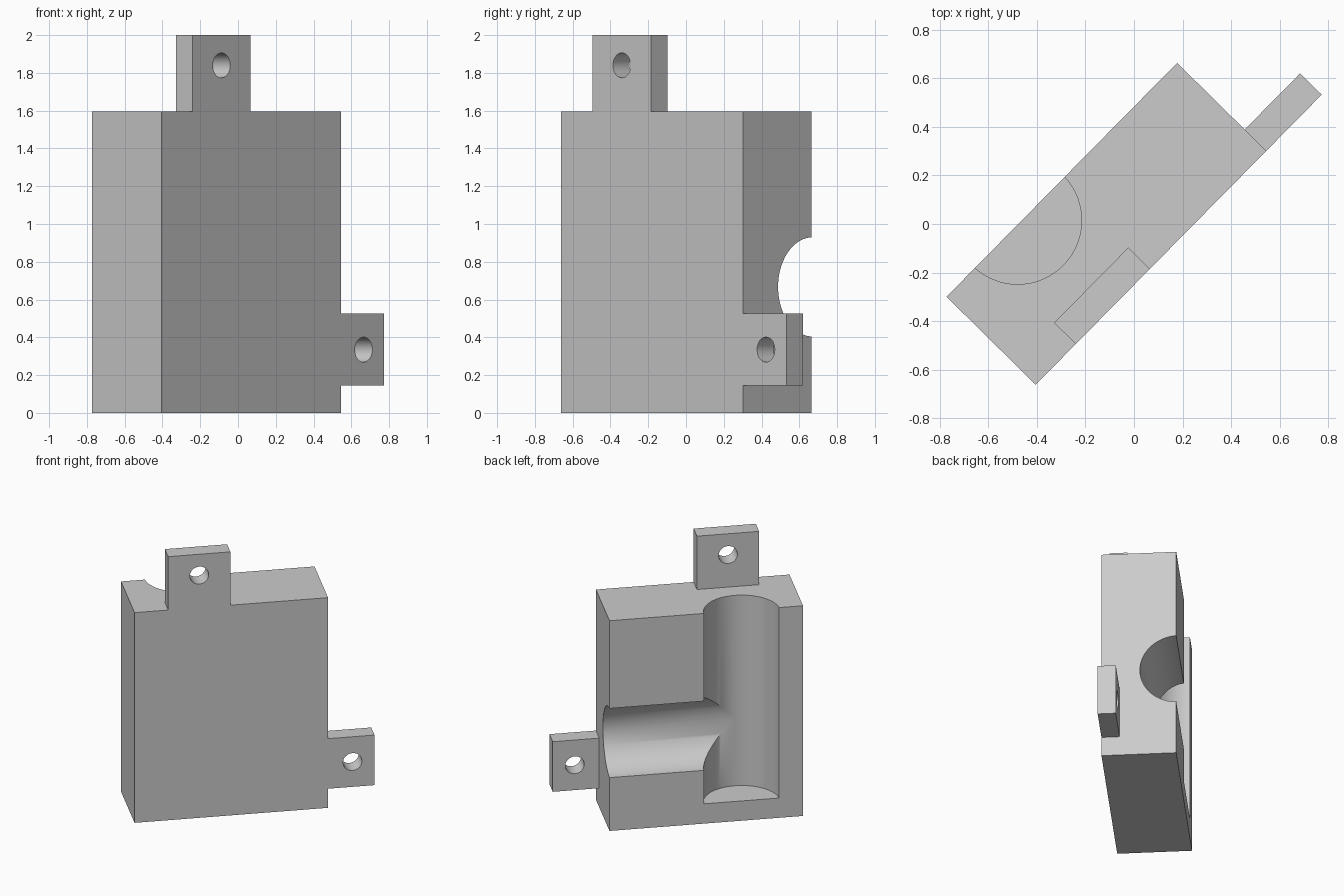
import bpy
import bmesh
import math
from mathutils import Matrix, Vector

default_cube = bpy.data.objects.get("Cube")
if default_cube:
    bpy.data.objects.remove(default_cube, do_unlink=True)

# Block frame: u along its length, v through its depth, z up
LENGTH, DEPTH, HEIGHT = 1.353, 0.516, 1.595
TAB = 0.125
RADIUS = 0.263
FRAME = Matrix.Translation((-0.405, -0.662, 0)) @ Matrix.Rotation(math.radians(45.4), 4, "Z")

grey = bpy.data.materials.new("plain grey")
grey.use_nodes = True
colour = (0.6, 0.6, 0.6, 1)
grey.diffuse_color = colour
grey.node_tree.nodes["Principled BSDF"].inputs["Base Color"].default_value = colour


def finish(name, bm):
    mesh = bpy.data.meshes.new(name)
    bm.to_mesh(mesh)
    bm.free()
    mesh.materials.append(grey)
    obj = bpy.data.objects.new(name, mesh)
    bpy.context.collection.objects.link(obj)
    obj.matrix_world = FRAME
    return obj


def box(name, low, high):
    low, high = Vector(low), Vector(high)
    bm = bmesh.new()
    place = Matrix.Translation((low + high) / 2) @ Matrix.Diagonal((high - low).to_4d())
    bmesh.ops.create_cube(bm, size=1, matrix=place)
    return finish(name, bm)


def rod(name, start, end, radius, sides):
    start, end = Vector(start), Vector(end)
    axis = end - start
    turn = Vector((0, 0, 1)).rotation_difference(axis).to_matrix().to_4x4()
    bm = bmesh.new()
    bmesh.ops.create_cone(bm, cap_ends=True, segments=sides, radius1=radius, radius2=radius,
                          depth=axis.length, matrix=Matrix.Translation((start + end) / 2) @ turn)
    return finish(name, bm)


def cut(obj, cutter):
    cutter.hide_render = True
    mod = obj.modifiers.new("cut", "BOOLEAN")
    mod.operation = "DIFFERENCE"
    mod.solver = "EXACT"
    mod.object = cutter
    select(obj)
    bpy.ops.object.modifier_apply(modifier=mod.name)
    bpy.data.objects.remove(cutter, do_unlink=True)


def select(obj):
    bpy.ops.object.select_all(action="DESELECT")
    obj.select_set(True)
    bpy.context.view_layer.objects.active = obj


def smooth(obj):
    select(obj)
    bpy.ops.object.shade_smooth_by_angle(angle=math.radians(30))


# Main block with two half-round channels meeting in the back face
block = box("mould_block", (0, 0, 0), (LENGTH, DEPTH, HEIGHT))
channel_u, channel_v, channel_z = 0.43, DEPTH + 0.012, 0.667
cut(block, rod("upright_channel", (channel_u, channel_v, 0.15),
               (channel_u, channel_v, HEIGHT + 0.2), RADIUS, 96))
cut(block, rod("side_channel", (channel_u + 0.004, channel_v, channel_z),
               (LENGTH + 0.2, channel_v, channel_z), RADIUS, 96))
smooth(block)

# Mounting tabs flush with the front face, each with a through hole
tabs = [
    ("top_tab", (0.235, 0, HEIGHT), (0.67, TAB, 2.0), (0.4525, 1.84)),
    ("side_tab", (LENGTH, 0, 0.145), (1.678, TAB, 0.525), (1.524, 0.335)),
]
for name, low, high, (hole_u, hole_z) in tabs:
    tab = box(name, low, high)
    cut(tab, rod("hole", (hole_u, -0.1, hole_z), (hole_u, TAB + 0.1, hole_z), 0.066, 48))
    smooth(tab)
